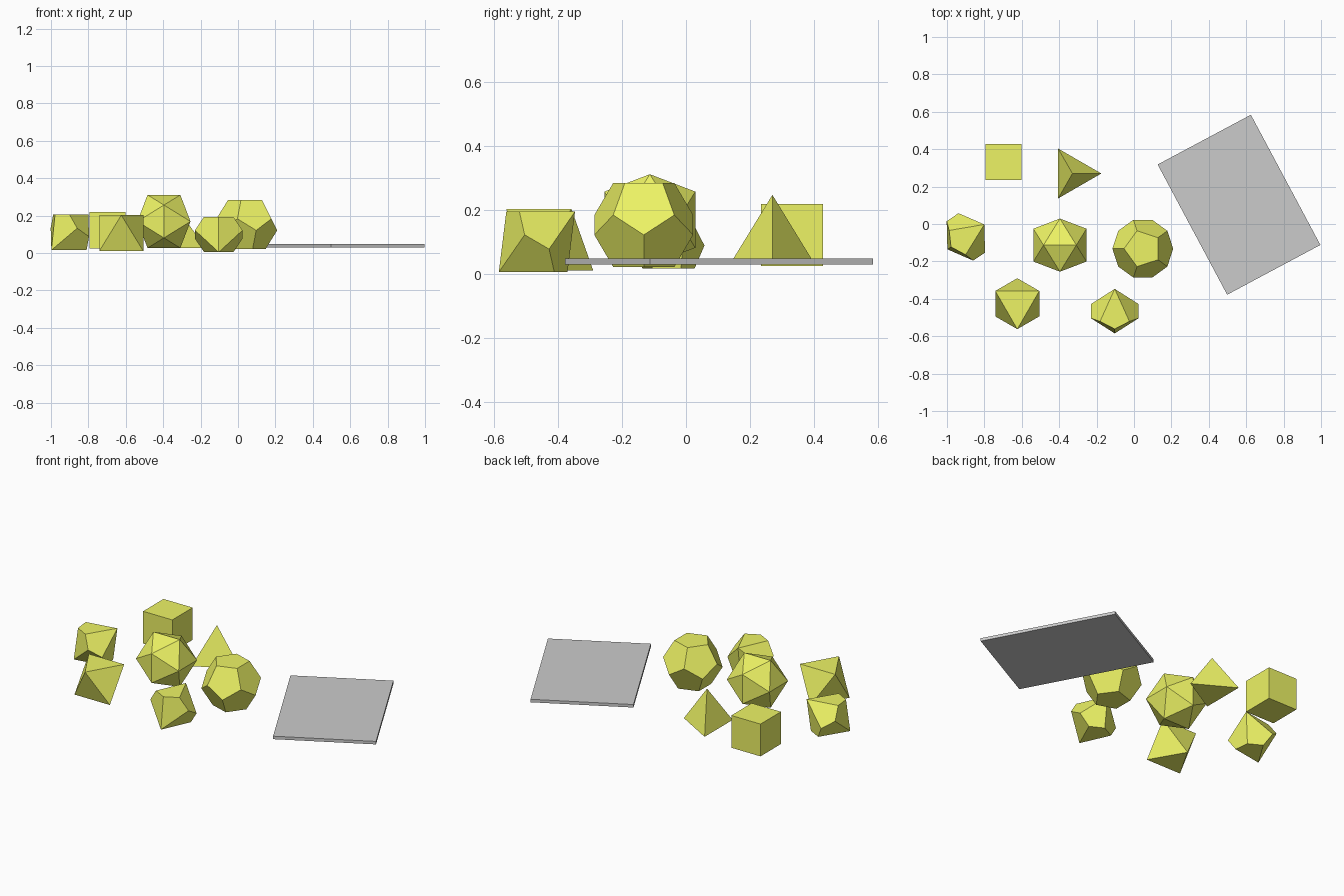
import bpy, bmesh
from math import sin, cos, pi, radians, sqrt, atan2
from mathutils import Vector, Matrix

if "Cube" in bpy.data.objects:
    bpy.data.objects.remove(bpy.data.objects["Cube"])

lime = bpy.data.materials.new("lime")
lime.diffuse_color = (0.85, 0.9, 0.13, 1)
lime.use_nodes = True
lime.node_tree.nodes["Principled BSDF"].inputs["Base Color"].default_value = lime.diffuse_color


def ring(n, radius, z, start=0.0):
    return [Vector((radius * cos(start + 2 * pi * k / n),
                    radius * sin(start + 2 * pi * k / n), z)) for k in range(n)]


def solid(name, points, location, yaw=0.0, mirrored=True, mat=lime):
    """Convex solid from points (plus their opposites), coplanar faces merged."""
    pts = points + [-p for p in points] if mirrored else points
    bm = bmesh.new()
    for p in pts:
        bm.verts.new(p)
    bmesh.ops.convex_hull(bm, input=bm.verts[:])
    bmesh.ops.dissolve_limit(bm, angle_limit=radians(1), verts=bm.verts[:], edges=bm.edges[:])
    bmesh.ops.recalc_face_normals(bm, faces=bm.faces[:])
    me = bpy.data.meshes.new(name)
    bm.to_mesh(me)
    bm.free()
    if mat:
        me.materials.append(mat)
    ob = bpy.data.objects.new(name, me)
    ob.location = location
    ob.rotation_euler.z = yaw
    bpy.context.collection.objects.link(ob)
    return ob


# Four-sided die: triangle base and apex
edge = 0.267
solid("four_sided_die",
      ring(3, edge / sqrt(3), 0) + [Vector((0, 0, edge * sqrt(2 / 3)))],
      (-0.329, 0.27, 0.028), mirrored=False)

# Six-sided die
h6 = 0.097
solid("six_sided_die", ring(4, h6 * sqrt(2), h6, pi / 4), (-0.698, 0.331, 0.121))

# Eight-sided die resting on a face
r8 = 0.136
solid("eight_sided_die", ring(3, r8, r8 * sqrt(2) / 2, -pi / 2), (-0.624, -0.426, 0.106))

# Ten-sided dice: pentagonal trapezohedron tipped onto a face
r10, apex = 0.1335, 0.152
zig = apex * (1 - cos(pi / 5)) / (1 + cos(pi / 5))
tip = Matrix.Rotation(-atan2(apex + zig, r10), 3, 'Y')
ten = [tip @ p for p in ring(5, r10, -zig) + [Vector((0, 0, apex))]]
solid("ten_sided_die", ten, (-0.103, -0.466, 0.099), -pi / 2)
solid("tens_die", ten, (-0.899, -0.069, 0.110), radians(214))

# Twelve-sided die resting on a face
a = 0.118
solid("twelve_sided_die",
      ring(5, 0.8507 * a, 1.1135 * a, pi) + ring(5, 1.3764 * a, 0.2629 * a, pi),
      (0.047, -0.132, 0.152))

# Twenty-sided die balanced on an edge
b = 0.142
s = b / ((1 + sqrt(5)) / 2)
solid("twenty_sided_die",
      [Vector(p) for t in (s, -s) for p in ((t, 0, b), (b, t, 0), (0, b, t))],
      (-0.396, -0.113, 0.1685))

# Flat card beside the dice
solid("card", [Vector((x, y, 0.009)) for x in (-0.2825, 0.2825) for y in (-0.3945, 0.3945)],
      (0.5615, 0.103, 0.038), radians(28.1), mat=None)
